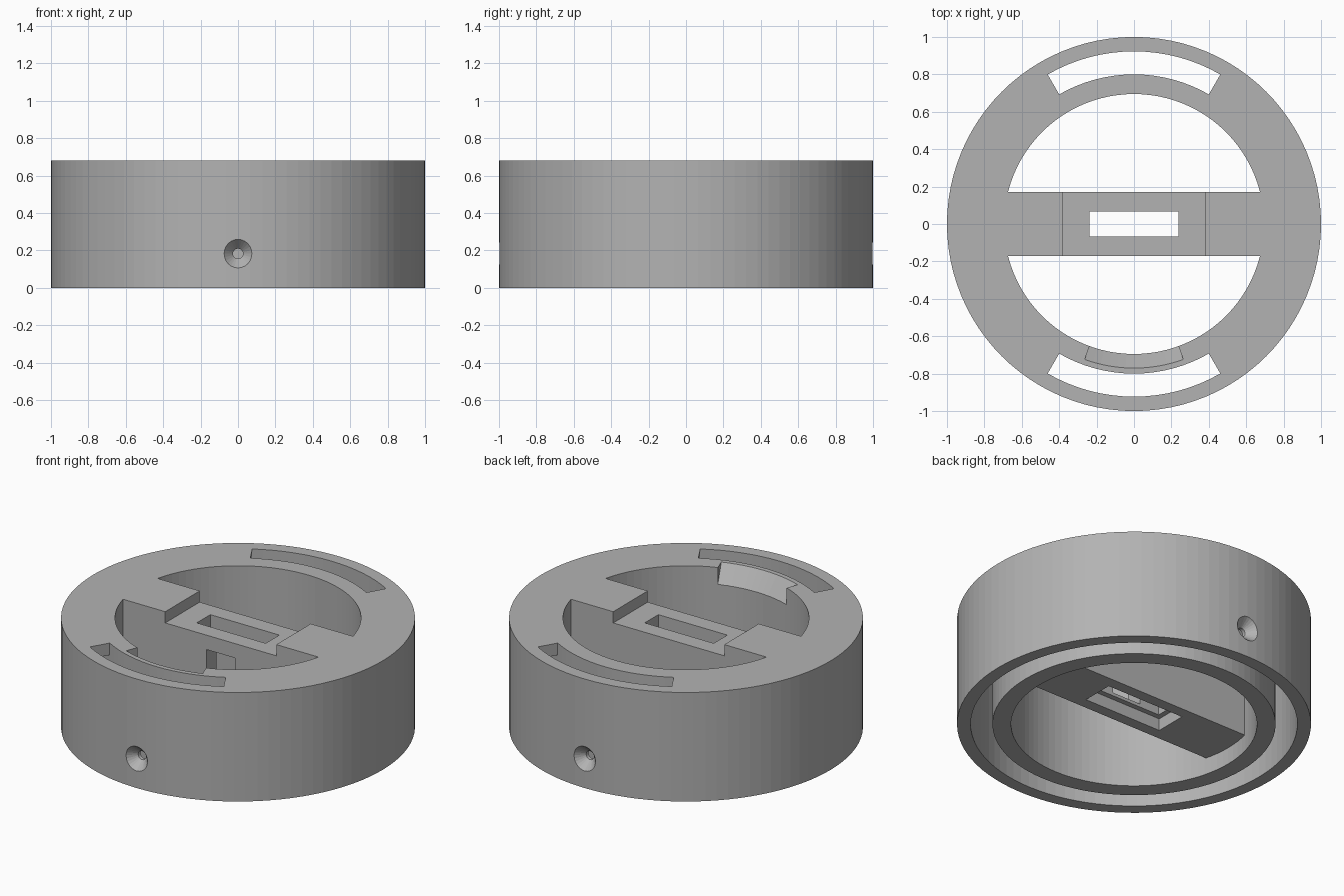
import bpy, bmesh, math
from mathutils import Matrix

cube = bpy.data.objects.get("Cube")
if cube:
    bpy.data.objects.remove(cube, do_unlink=True)

H = 0.68            # overall height
R_IN = 0.695        # inner wall, inside
R_MID = 0.8         # inner wall, outside
R_GAP = 0.923       # outer wall, inside
PLATE = 0.605       # underside of the top plate
BAR_Z = 0.105       # underside of the cross bar
BAR_Y = 0.17        # half width of the cross bar
SEGMENTS = 96

grey = bpy.data.materials.new("light_grey")
grey.use_nodes = True
color = (0.45, 0.45, 0.45, 1)
grey.diffuse_color = color
grey.node_tree.nodes["Principled BSDF"].inputs["Base Color"].default_value = color


def make_object(name, bm):
    bmesh.ops.remove_doubles(bm, verts=bm.verts, dist=1e-5)
    bmesh.ops.recalc_face_normals(bm, faces=bm.faces)
    mesh = bpy.data.meshes.new(name)
    bm.to_mesh(mesh)
    bm.free()
    mesh.materials.append(grey)
    obj = bpy.data.objects.new(name, mesh)
    bpy.context.collection.objects.link(obj)
    return obj


def sweep(name, profile, start=0, end=360, steps=SEGMENTS, matrix=Matrix()):
    """Turn a closed (radius, height) profile about z, capped if not a full turn."""
    bm = bmesh.new()
    full = end - start == 360
    rings = []
    for i in range(steps if full else steps + 1):
        a = math.radians(start + (end - start) * i / steps)
        rings.append([bm.verts.new((r * math.cos(a), r * math.sin(a), z)) for r, z in profile])
    n = len(profile)
    for i in range(steps):
        a, b = rings[i], rings[(i + 1) % len(rings)]
        for j in range(n):
            k = (j + 1) % n
            bm.faces.new((a[j], b[j], b[k], a[k]))
    if not full:
        bm.faces.new(rings[0])
        bm.faces.new(rings[-1])
    bmesh.ops.dissolve_degenerate(bm, dist=1e-6, edges=bm.edges)
    bm.transform(matrix)
    return make_object(name, bm)


def box(name, x, y0, y1, z0, z1):
    bm = bmesh.new()
    bmesh.ops.create_cube(bm, size=1)
    bm.transform(Matrix.Translation((0, (y0 + y1) / 2, (z0 + z1) / 2))
                 @ Matrix.Diagonal((2 * x, y1 - y0, z1 - z0, 1)))
    return make_object(name, bm)


def combine(target, other, operation):
    """Apply a boolean and drop the helper."""
    mod = target.modifiers.new("cut", 'BOOLEAN')
    mod.operation = operation
    mod.solver = 'EXACT'
    mod.object = other
    other.hide_render = True
    bpy.context.view_layer.update()
    graph = bpy.context.evaluated_depsgraph_get()
    mesh = bpy.data.meshes.new_from_object(target.evaluated_get(graph))
    target.modifiers.clear()
    target.data = mesh
    bpy.data.objects.remove(other, do_unlink=True)


# Double-walled ring with a groove open at the bottom
body = sweep("ring_housing", [(R_IN, 0), (R_MID, 0), (R_MID, PLATE), (R_GAP, PLATE),
                              (R_GAP, 0), (1, 0), (1, H), (R_IN, H)])

# Cross bar joining both sides
combine(body, box("cross_bar", 0.72, -BAR_Y, BAR_Y, BAR_Z, H), 'UNION')

cutters = []
# Curved slots through the top plate, front and back
for middle in (90, 270):
    cutters.append(sweep("slot", [(R_MID, PLATE - 0.01), (R_GAP, PLATE - 0.01),
                                  (R_GAP, H + 0.1), (R_MID, H + 0.1)],
                         middle - 30, middle + 30, SEGMENTS // 6))

# Sloped notch in the front of the inner wall
cutters.append(sweep("notch", [(0.67, 0.54), (0.785, 0.7), (0.67, 0.7)], 250, 290, 12))

# Bar: top recess, through hole, bottom pocket and front window
cutters += [
    box("recess", 0.383, -0.3, 0.3, 0.61, H + 0.1),
    box("through_hole", 0.238, -0.067, 0.067, 0, H),
    box("bottom_pocket", 0.27, -0.1, 0.1, 0, 0.18),
    box("window", 0.1, -0.3, 0, 0.2, 0.52),
]

# Countersunk screw holes through the outer wall, front and back
for turn in (0, math.pi):
    place = (Matrix.Rotation(turn, 4, 'Z') @ Matrix.Translation((0, 0, 0.183))
             @ Matrix.Rotation(math.pi / 2, 4, 'X'))
    cutters.append(sweep("screw_hole", [(0, 0.87), (0.027, 0.87), (0.027, 0.945),
                                        (0.075, 0.998), (0.094, 1.02), (0, 1.02)],
                         steps=24, matrix=place))

for cutter in cutters:
    combine(body, cutter, 'DIFFERENCE')

# Crisp edges on smooth walls
bpy.context.view_layer.objects.active = body
body.select_set(True)
bpy.ops.object.shade_smooth_by_angle(angle=math.radians(2))
